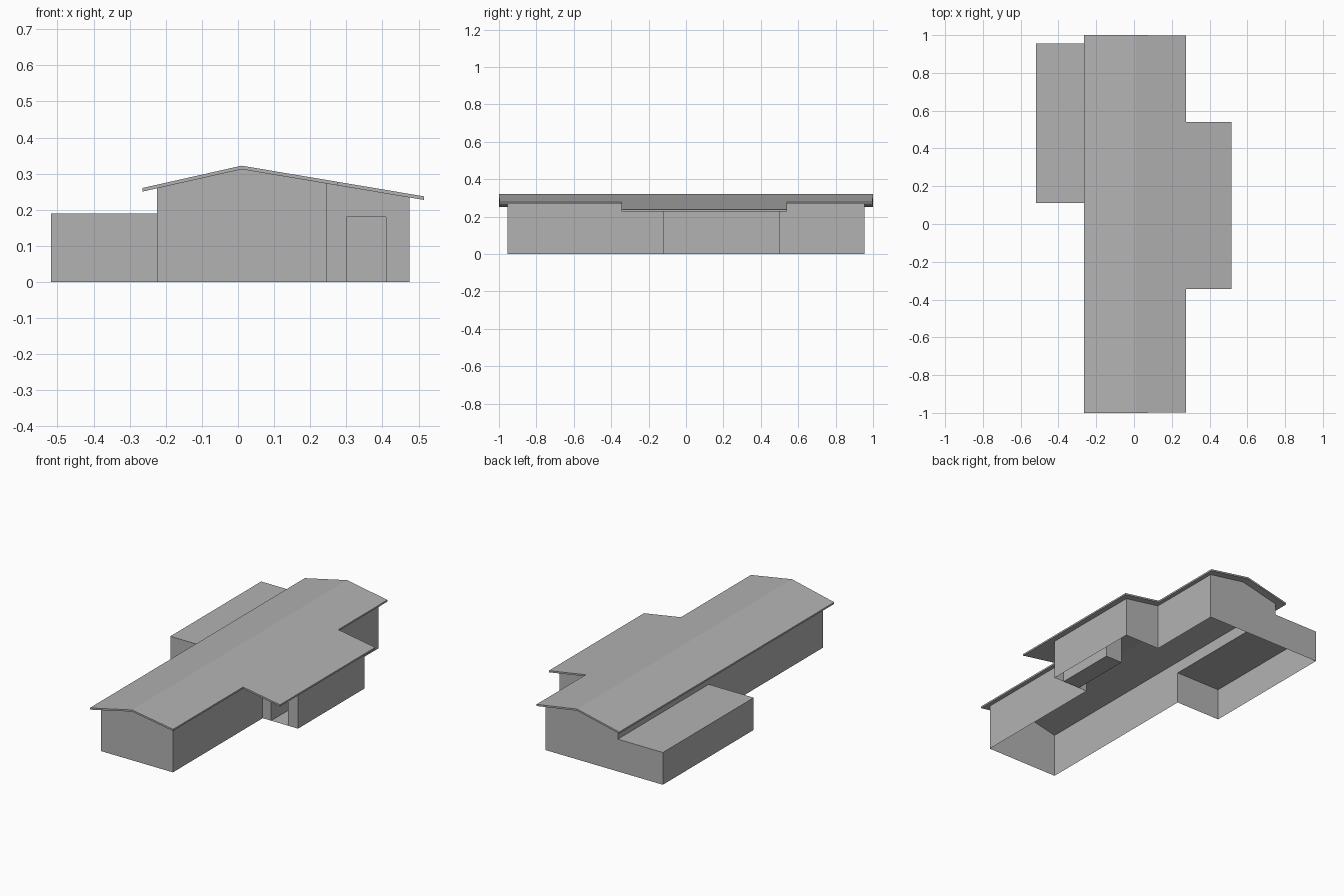
import bpy
import bmesh

if "Cube" in bpy.data.objects:
    bpy.data.objects.remove(bpy.data.objects["Cube"])

grey = bpy.data.materials.new("plain grey")
grey.diffuse_color = (0.45, 0.45, 0.45, 1)
grey.use_nodes = True
grey.node_tree.nodes["Principled BSDF"].inputs["Base Color"].default_value = grey.diffuse_color

RIDGE_X, RIDGE_Z, THICK = 0.01, 0.322, 0.01


def roof_z(x):
    """Height of the roof's upper surface."""
    return RIDGE_Z - (0.225 * (RIDGE_X - x) if x < RIDGE_X else 0.168 * (x - RIDGE_X))


def under(x):
    return roof_z(x) - THICK


def make(name, faces):
    """Object from polygons, with shared corners welded."""
    bm = bmesh.new()
    for f in faces:
        bm.faces.new([bm.verts.new(p) for p in f])
    bmesh.ops.remove_doubles(bm, verts=bm.verts, dist=1e-5)
    mesh = bpy.data.meshes.new(name)
    bm.to_mesh(mesh)
    bm.free()
    mesh.materials.append(grey)
    ob = bpy.data.objects.new(name, mesh)
    bpy.context.collection.objects.link(ob)
    return ob


def panels(path, top, base=None):
    """Upright panels along a path; base raises the foot of chosen panels."""
    out = []
    for i, (a, b) in enumerate(zip(path, path[1:])):
        z = (base or {}).get(i, 0)
        out.append([(*a, z), (*b, z), (*b, top(b[0])), (*a, top(a[0]))])
    return out


# Outer walls of main hall and side wing, open underneath
L, R, W, E = -0.225, 0.245, 0.475, 0.955
A0, A1, AX, AZ = 0.11, 0.955, -0.518, 0.19
D0, D1, DZ, DY = 0.30, 0.41, 0.18, 0.25
F = -0.12
path = [(L, -E), (RIDGE_X, -E), (R, -E), (R, F), (D0, F), (D1, F), (W, F),
        (W, 0.5), (R, 0.5), (R, E), (RIDGE_X, E), (L, E), (L, A0), (L, -E)]
make("walls", panels(path, under, {4: DZ, 11: AZ}))

# Low flat-roofed annex, open to the hall
annex = panels([(L, A1), (AX, A1), (AX, A0), (L, A0)], lambda x: AZ)
annex.append([(AX, A0, AZ), (L, A0, AZ), (L, A1, AZ), (AX, A1, AZ)])
make("annex", annex)

# Recessed entrance: sides, end wall, floor and ceiling
entry = panels([(D0, F), (D0, DY), (D1, DY), (D1, F)], lambda x: DZ)
entry = [f[::-1] for f in entry]
entry = [f[::-1] for f in entry]
entry.append([(D0, F, 0), (D1, F, 0), (D1, DY, 0), (D0, DY, 0)])
entry.append([(D0, F, DZ), (D0, DY, DZ), (D1, DY, DZ), (D1, F, DZ)])
make("entry_recess", entry)

# Gabled roof slab with an extension over the wing
EL, ER, EW, Y0, Y1 = -0.265, 0.275, 0.515, -0.345, 0.54
outline = [(EL, -1), (RIDGE_X, -1), (ER, -0.997), (ER, Y0), (EW, Y0), (EW, Y1),
           (ER, Y1), (ER, 0.997), (RIDGE_X, 1), (EL, 1)]
left = [outline[i] for i in (0, 1, 8, 9)]
right = [outline[i] for i in (1, 2, 3, 6, 7, 8)]
wing = [outline[i] for i in (3, 4, 5, 6)]
roof = []
for part in (left, right, wing):
    roof.append([(x, y, roof_z(x)) for x, y in part])
    roof.append([(x, y, under(x)) for x, y in reversed(part)])
for a, b in zip(outline, outline[1:] + outline[:1]):
    roof.append([(*a, under(a[0])), (*b, under(b[0])), (*b, roof_z(b[0])), (*a, roof_z(a[0]))])
make("roof", roof)
